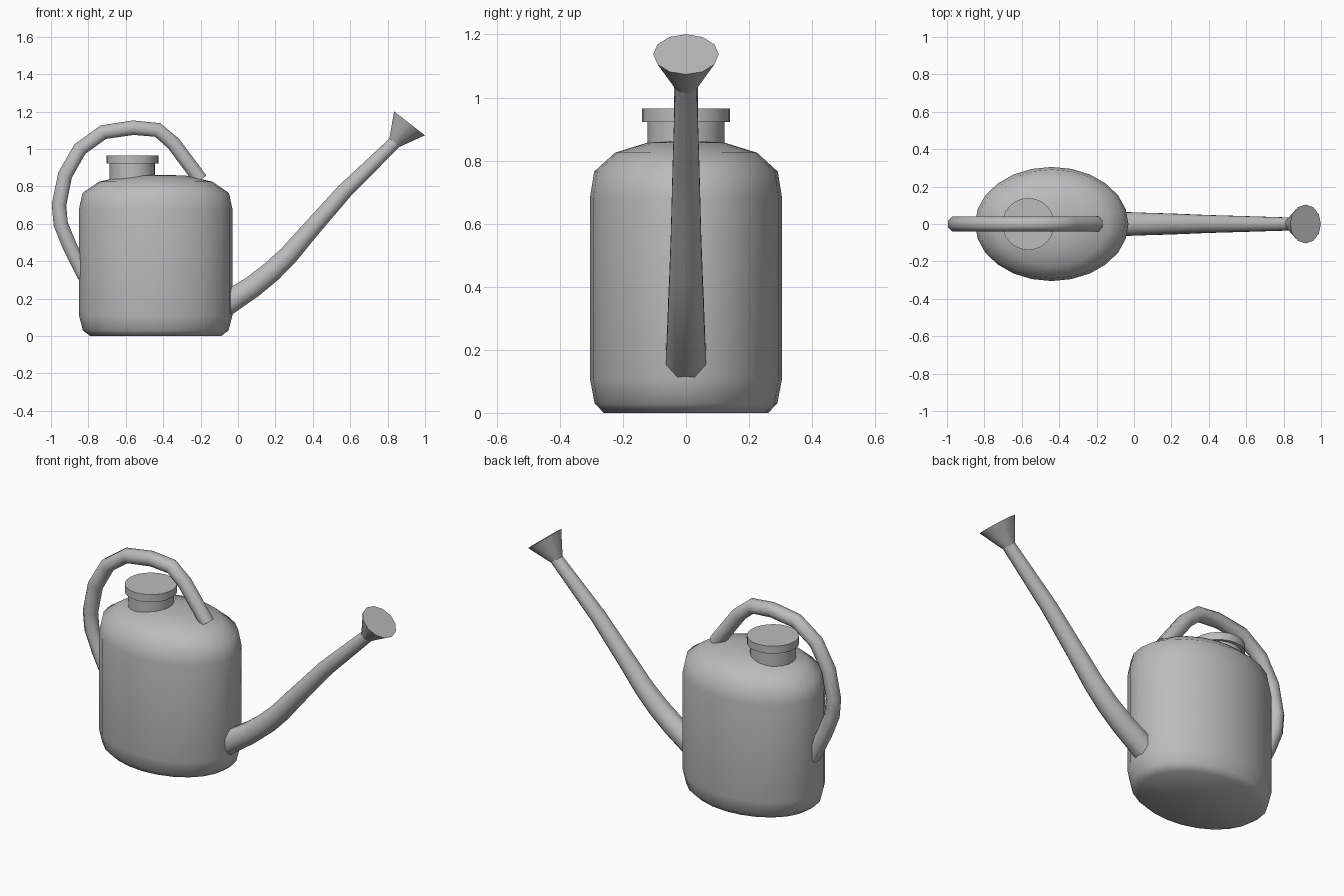
import bpy
import bmesh
from math import sin, cos, pi, radians
from mathutils import Vector

cube = bpy.data.objects.get("Cube")
if cube:
    bpy.data.objects.remove(cube, do_unlink=True)

grey = bpy.data.materials.new("plain grey")
grey.use_nodes = True
COLOUR = (0.5, 0.5, 0.5, 1)
grey.diffuse_color = COLOUR
grey.node_tree.nodes["Principled BSDF"].inputs["Base Color"].default_value = COLOUR


def loft(name, rings, angle, tip=False):
    """Skin a list of point rings; close the ends with flat caps."""
    bm = bmesh.new()
    loops = [[bm.verts.new(p) for p in ring] for ring in rings]
    n = len(loops[0])
    for a, b in zip(loops, loops[1:]):
        for i in range(n):
            j = (i + 1) % n
            bm.faces.new((a[i], a[j], b[j], b[i]))
    bm.faces.new(loops[0][::-1])
    top = bm.faces.new(loops[-1])
    if tip:
        bmesh.ops.poke(bm, faces=[top])
    bmesh.ops.recalc_face_normals(bm, faces=bm.faces)
    mesh = bpy.data.meshes.new(name)
    bm.to_mesh(mesh)
    bm.free()
    mesh.materials.append(grey)
    obj = bpy.data.objects.new(name, mesh)
    bpy.context.collection.objects.link(obj)
    bpy.ops.object.select_all(action='DESELECT')
    obj.select_set(True)
    bpy.context.view_layer.objects.active = obj
    bpy.ops.object.shade_smooth_by_angle(angle=radians(angle))
    return obj


def turned(name, x, rx, ry, profile, sides, angle, tip=False):
    """Stack scaled ellipses; the profile holds (scale, height)."""
    turns = [2 * pi * i / sides for i in range(sides)]
    rings = [[(x + rx * s * cos(t), ry * s * sin(t), z) for t in turns]
             for s, z in profile]
    return loft(name, rings, angle, tip)


def tube(name, path, sides, offset, angle):
    """Sweep a polygon along (x, z, radius) points in the middle plane."""
    pts = [Vector((x, 0, z)) for x, z, r in path]
    rings = []
    for k, p in enumerate(pts):
        along = pts[min(k + 1, len(pts) - 1)] - pts[max(k - 1, 0)]
        along.normalize()
        across = Vector((-along.z, 0, along.x))
        ring = []
        for i in range(sides):
            t = 2 * pi * (i + offset) / sides
            ring.append(p + path[k][2] * (across * cos(t) + Vector((0, sin(t), 0))))
        rings.append(ring)
    return loft(name, rings, angle)


# Oval tank with rounded base and shoulders
turned("tank", -0.44, 0.41, 0.305,
       [(0.855, 0.0), (0.95, 0.03), (1, 0.11), (1, 0.68),
        (0.955, 0.765), (0.74, 0.825), (0.4, 0.857), (0.15, 0.862)],
       24, 50, tip=True)

# Filler neck and lid
turned("filler_neck", -0.565, 0.122, 0.122, [(1, 0.8), (1, 0.925)], 24, 40)
turned("filler_lid", -0.565, 0.139, 0.139, [(1, 0.922), (1, 0.966)], 24, 40)

# Arched carrying handle
arch = [(-0.82, 0.32), (-0.9, 0.48), (-0.948, 0.6), (-0.957, 0.7),
        (-0.925, 0.86), (-0.845, 1.0), (-0.72, 1.09), (-0.56, 1.114),
        (-0.43, 1.102), (-0.345, 1.03), (-0.2, 0.835)]
tube("handle", [(x, z, 0.042) for x, z in arch], 8, 0.5, 50)

# Tapering spout
tube("spout", [(-0.08, 0.16, 0.07), (0.08, 0.265, 0.064), (0.18, 0.345, 0.061),
               (0.27, 0.432, 0.057), (0.38, 0.56, 0.052), (0.57, 0.775, 0.046),
               (0.845, 1.042, 0.037)], 8, 0.5, 50)

# Flared sprinkler head
tube("sprinkler_head", [(0.838, 1.035, 0.036), (0.917, 1.137, 0.104)], 12, 0, 40)
